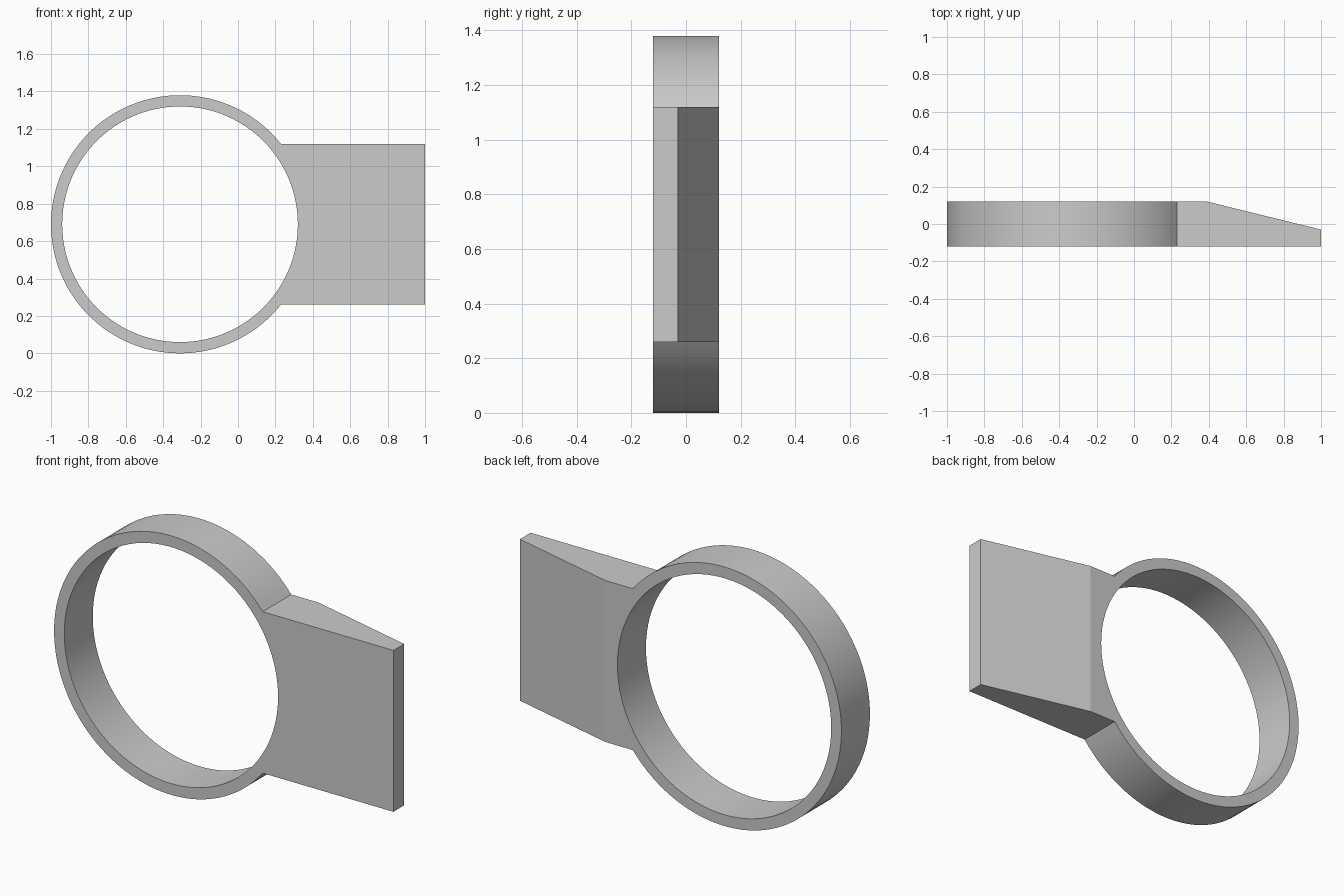
import bpy, bmesh, math

cube = bpy.data.objects.get("Cube")
if cube:
    bpy.data.objects.remove(cube, do_unlink=True)

CX, CZ = -0.31, 0.69           # ring centre
R_OUT, R_IN = 0.69, 0.63       # ring radii
FRONT, BACK = -0.12, 0.12      # depth of the ring
HALF = 0.43                    # half height of the tab
FOLD_X, END_X, TIP_Y = 0.39, 1.0, -0.03
A = math.asin(HALF / R_OUT)    # angle where the tab meets the ring
N_TAB, N_RING = 20, 80

bm = bmesh.new()


def pair(radius, angle):
    """Front and back vertex at an angle on the ring."""
    x, z = CX + radius * math.cos(angle), CZ + radius * math.sin(angle)
    return [bm.verts.new((x, y, z)) for y in (FRONT, BACK)]


# Inner hole: tab side first, then the long way round
angles = [-A + 2 * A * i / N_TAB for i in range(N_TAB)]
sweep = 2 * math.pi - 2 * A
angles += [A + sweep * i / N_RING for i in range(N_RING)]
inner = [pair(R_IN, a) for a in angles]
outer = [pair(R_OUT, A + sweep * i / N_RING) for i in range(N_RING + 1)]
total = len(inner)

for i in range(total):
    (f0, b0), (f1, b1) = inner[i], inner[(i + 1) % total]
    bm.faces.new((f0, f1, b1, b0))

# Ring band: outer wall, front rim and back rim
for i in range(N_RING):
    (f0, b0), (f1, b1) = outer[i], outer[i + 1]
    (g0, c0), (g1, c1) = inner[N_TAB + i], inner[(N_TAB + i + 1) % total]
    bm.faces.new((f0, b0, b1, f1))
    bm.faces.new((f0, f1, g1, g0))
    bm.faces.new((b0, c0, c1, b1))

# Tab: flat front, folded back that tapers to a thin end
(top_f, top_b), (low_f, low_b) = outer[0], outer[-1]
fold_t, fold_l = [bm.verts.new((FOLD_X, BACK, CZ + s * HALF)) for s in (1, -1)]
tip_t, tip_l = [bm.verts.new((END_X, TIP_Y, CZ + s * HALF)) for s in (1, -1)]
end_t, end_l = [bm.verts.new((END_X, FRONT, CZ + s * HALF)) for s in (1, -1)]
arc = inner[:N_TAB + 1]
bm.faces.new([p[0] for p in arc] + [top_f, end_t, end_l, low_f])
bm.faces.new([p[1] for p in arc] + [top_b, fold_t, fold_l, low_b])
bm.faces.new((fold_t, tip_t, tip_l, fold_l))
bm.faces.new((tip_t, end_t, end_l, tip_l))
bm.faces.new((top_f, top_b, fold_t, tip_t, end_t))
bm.faces.new((low_f, low_b, fold_l, tip_l, end_l))

bmesh.ops.recalc_face_normals(bm, faces=bm.faces)
mesh = bpy.data.meshes.new("ring_with_tab")
bm.to_mesh(mesh)
bm.free()

# Plain grey material
grey = bpy.data.materials.new("grey")
grey.use_nodes = True
color = (0.6, 0.6, 0.6, 1.0)
grey.diffuse_color = color
grey.node_tree.nodes["Principled BSDF"].inputs["Base Color"].default_value = color
mesh.materials.append(grey)

ring = bpy.data.objects.new("ring_with_tab", mesh)
bpy.context.collection.objects.link(ring)
bpy.ops.object.select_all(action="DESELECT")
ring.select_set(True)
bpy.context.view_layer.objects.active = ring
bpy.ops.object.shade_smooth_by_angle(angle=math.radians(10))
